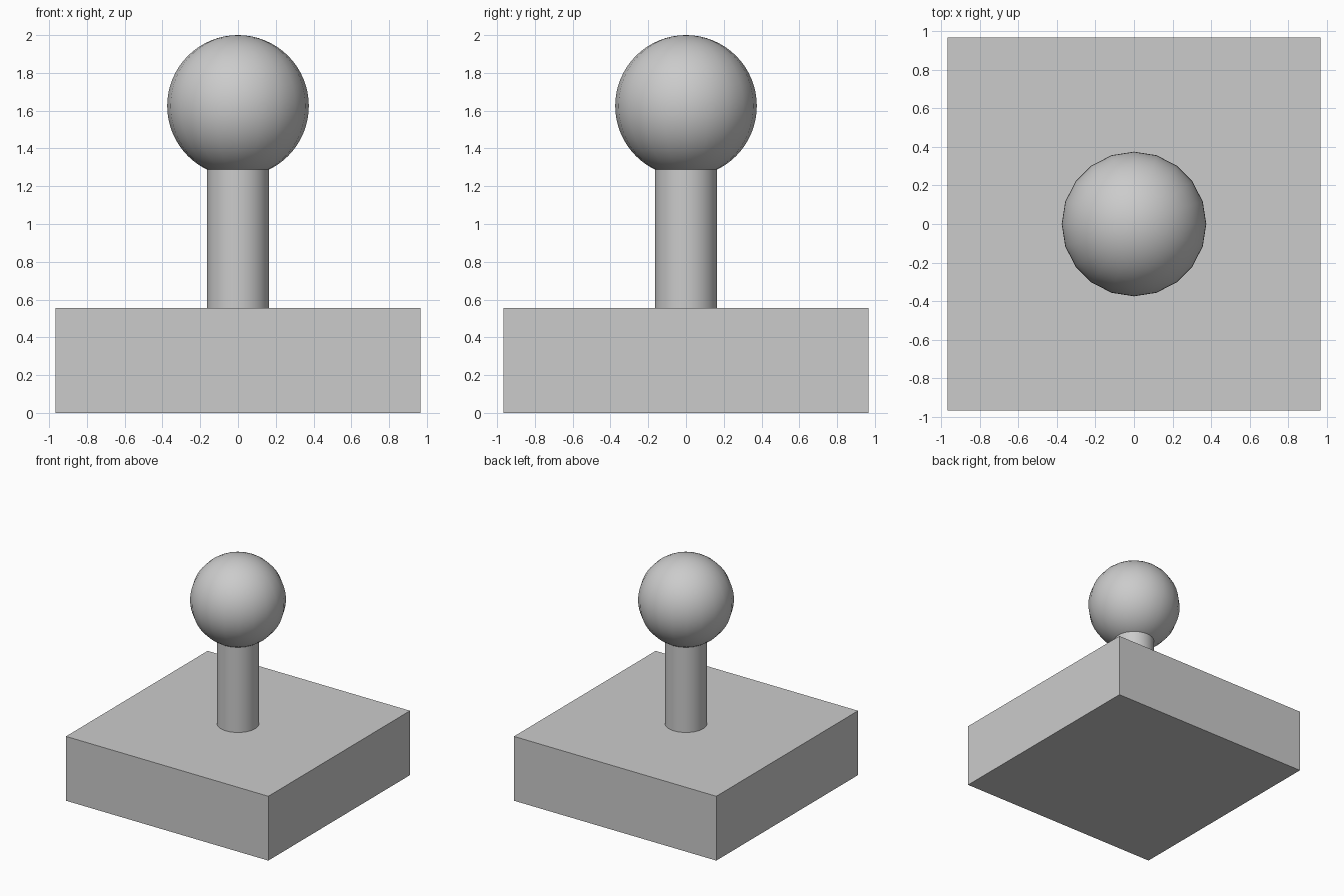
import bpy
import math

if "Cube" in bpy.data.objects:
    bpy.data.objects.remove(bpy.data.objects["Cube"])

BASE_HALF, BASE_TOP = 0.966, 0.555
ROD_R, BALL_R, BALL_Z = 0.165, 0.375, 1.625
SIDES = 20
# height at which the ball meets the rod
NECK_Z = BALL_Z - math.sqrt(BALL_R ** 2 - ROD_R ** 2)


def finish(name, smooth=False):
    obj = bpy.context.object
    obj.name = name
    if smooth:
        bpy.ops.object.shade_smooth_by_angle(angle=math.radians(35))
    return obj


# square base block
bpy.ops.mesh.primitive_cube_add(size=1, location=(0, 0, BASE_TOP / 2))
base = finish("base")
base.scale = (2 * BASE_HALF, 2 * BASE_HALF, BASE_TOP)
bpy.ops.object.transform_apply(location=False, rotation=False, scale=True)

# upright rod, tucked slightly into the ball
rod_top = NECK_Z + 0.02
bpy.ops.mesh.primitive_cylinder_add(
    vertices=32, radius=ROD_R, depth=rod_top - BASE_TOP,
    location=(0, 0, (rod_top + BASE_TOP) / 2))
finish("rod", smooth=True)

# ball knob
bpy.ops.mesh.primitive_uv_sphere_add(
    segments=SIDES, ring_count=32, radius=BALL_R, location=(0, 0, BALL_Z))
finish("ball_knob", smooth=True)
